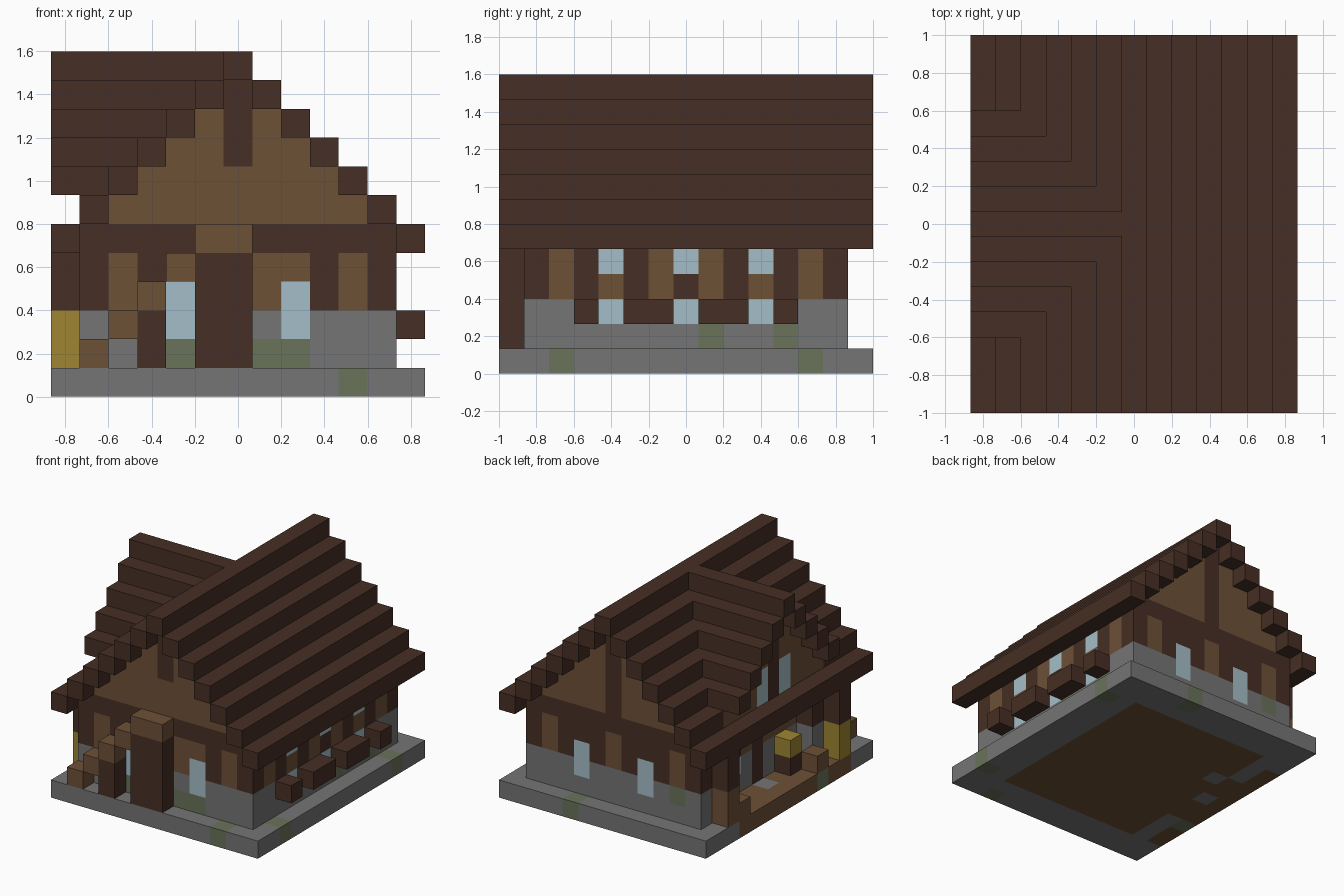
import bpy, bmesh
from mathutils import Vector

old = bpy.data.objects.get("Cube")
if old:
    bpy.data.objects.remove(old)

NX, NY, U = 13, 15, 2 / 15        # block counts and block size
CX, CY, RIDGE = 6, 7, 11          # centre column, centre row, ridge layer

COLOURS = {
    "dark_timber": (0.061, 0.028, 0.018),
    "light_timber": (0.155, 0.082, 0.037),
    "stone": (0.178, 0.178, 0.178),
    "mossy_stone": (0.144, 0.170, 0.102),
    "glass": (0.376, 0.515, 0.578),
    "straw": (0.342, 0.235, 0.032),
}
MATS = {}
for label, rgb in COLOURS.items():
    m = bpy.data.materials.new(label)
    m.use_nodes = True
    m.diffuse_color = (*rgb, 1)
    m.node_tree.nodes["Principled BSDF"].inputs["Base Color"].default_value = (*rgb, 1)
    MATS[label] = m

DARK, LIGHT, STONE, MOSS, GLASS, STRAW = COLOURS


def blocks(name, cells):
    """Make one part from {(i, j, k): colour}, outer faces only, flat areas merged."""
    bm = bmesh.new()
    used = sorted(set(cells.values()))
    for cell, colour in cells.items():
        low = Vector(cell)
        for axis in range(3):
            a, b = (axis + 1) % 3, (axis + 2) % 3
            for side in (0, 1):
                near = list(cell)
                near[axis] += 2 * side - 1
                if tuple(near) in cells:
                    continue
                ring = []
                for da, db in ((0, 0), (1, 0), (1, 1), (0, 1)):
                    p = low.copy()
                    p[axis] += side
                    p[a] += da
                    p[b] += db
                    ring.append(bm.verts.new(((p.x - NX / 2) * U, (p.y - NY / 2) * U, p.z * U)))
                face = bm.faces.new(ring if side else ring[::-1])
                face.material_index = used.index(colour)
    bmesh.ops.remove_doubles(bm, verts=bm.verts, dist=U / 100)
    bmesh.ops.dissolve_limit(bm, angle_limit=0.01, verts=bm.verts, edges=bm.edges,
                             delimit={"MATERIAL", "NORMAL"})
    mesh = bpy.data.meshes.new(name)
    bm.to_mesh(mesh)
    bm.free()
    for label in used:
        mesh.materials.append(MATS[label])
    obj = bpy.data.objects.new(name, mesh)
    bpy.context.collection.objects.link(obj)
    return obj


def fill(colour, xs, ys, zs):
    return {(i, j, k): colour for i in xs for j in ys for k in zs}


def one(n):
    return range(n, n + 1)


# Stone base with plank floor, path and moss
base = fill(STONE, range(NX), range(NY), one(0))
base.update(fill(LIGHT, range(2, 11), range(2, 13), one(0)))
base.update(fill(LIGHT, one(0), [2, 3, *range(5, 12)], one(0)))
base.update(fill(LIGHT, one(1), [5, 6, 8, 9], one(0)))
base.update({(2, 9, 0): STONE, (0, 4, 0): MOSS})
base.update({(10, 0, 0): MOSS, (8, 14, 0): MOSS, (12, 2, 0): MOSS, (12, 12, 0): MOSS})
blocks("stone_base", base)


# Storey walls: stone footing, timber frame and beam
def storey(xs, ys):
    wall = fill(STONE, xs, ys, (1, 2))
    wall.update(fill(DARK, xs, ys, (3, 4, 5)))
    return wall


def gable(row, post_from):
    wall = {}
    for k in range(6, RIDGE):
        reach = RIDGE - 1 - k
        for i in range(CX - reach, CX + reach + 1):
            post = i == CX and k >= post_from
            wall[i, row, k] = DARK if post or k == RIDGE - 1 else LIGHT
    return wall


front = storey(range(1, 12), one(1))
front.update(fill(LIGHT, (2, 4, 7, 8, 10), one(1), (3, 4)))
front.update(fill(GLASS, (4, 8), one(1), (2, 3)))
front.update(fill(MOSS, (4, 7, 8), one(1), one(1)))
front.update(gable(1, 8))
blocks("front_wall", front)

back = storey(range(1, 12), one(13))
back.update(fill(LIGHT, (2, 6, 10), one(13), (3, 4)))
back.update(fill(GLASS, (4, 8), one(13), (2, 3)))
back[2, 13, 2] = MOSS
back.update(gable(13, 6))
blocks("back_wall", back)

right = storey(one(11), range(2, 13))
right.update(fill(LIGHT, one(11), (2, 4, 6, 8, 10, 12), (3, 4)))
right.update(fill(GLASS, one(11), (4, 7, 10), (2, 4)))
right.update(fill(MOSS, one(11), (8, 11), one(1)))
blocks("right_wall", right)

# Left wall with a recessed entrance
left = storey(one(1), (2, 3, 11, 12))
left.update(storey(one(2), range(3, 12)))
left.update(fill(DARK, one(1), range(2, 13), one(5)))
left.update(fill(LIGHT, one(2), (4, 5, 6, 8, 10), (3, 4)))
left.update(fill(LIGHT, one(1), (2, 12), (3, 4)))
left.update(fill(GLASS, one(2), (5, 9), one(2)))
left.update(fill(DARK, one(2), one(CY), range(1, 5)))
blocks("left_wall", left)

# Upper left gable with two windows
upper = {}
for k in range(6, RIDGE):
    reach = RIDGE - 1 - k
    for j in range(CY - reach, CY + reach + 1):
        upper[1, j, k] = DARK if j == CY else LIGHT
upper.update(fill(GLASS, one(1), (6, 8), (6, 7)))
blocks("left_gable", upper)

# Stepped main roof; courses inside the side gable are left out
for n in range(7):
    k = RIDGE - n
    for side, label in ((1, "right"), (-1, "left")):
        if n == 0 and side < 0:
            continue
        course = {}
        for j in range(NY):
            inside = side < 0 and k > 5 and abs(j - CY) < n
            if not inside:
                course[CX + side * n, j, k] = DARK
        blocks(f"{label}_roof_course_{n}" if n else "roof_ridge", course)

# Stepped side gable roof
for n in range(5):
    for side, label in ((1, "back"), (-1, "front")):
        if n or side > 0:
            blocks(f"side_roof_{label}_course_{n}",
                   fill(DARK, range(CX - n), one(CY + side * n), one(RIDGE - n)))

# Front staircase climbing to the landing
for n in range(1, 5):
    blocks(f"stair_step_{n}", fill(LIGHT, one(n), one(0), one(n)))
blocks("stair_landing", fill(LIGHT, (5, 6), one(0), one(5)))
blocks("landing_support", fill(DARK, (5, 6), one(0), range(1, 5)))
blocks("stair_support", fill(DARK, one(3), one(0), (1, 2)))

# Window boxes on the right
for n, rows in enumerate(((3,), (5, 6), (8, 9), (11,))):
    blocks(f"window_box_{n}", fill(DARK, one(12), rows, one(2)))

# Side yard: posts, rails, straw and a table
blocks("eave_posts", fill(DARK, one(0), (2, 12), (3, 4)))
rails = fill(LIGHT, one(0), (4, 11, 12), one(1))
rails[0, 12, 2] = LIGHT
blocks("yard_rails", rails)
straw = fill(STRAW, one(0), one(2), (1, 2))
blocks("straw_stack", straw)
blocks("yard_table", {(1, 5, 1): DARK, (1, 5, 2): STRAW})
